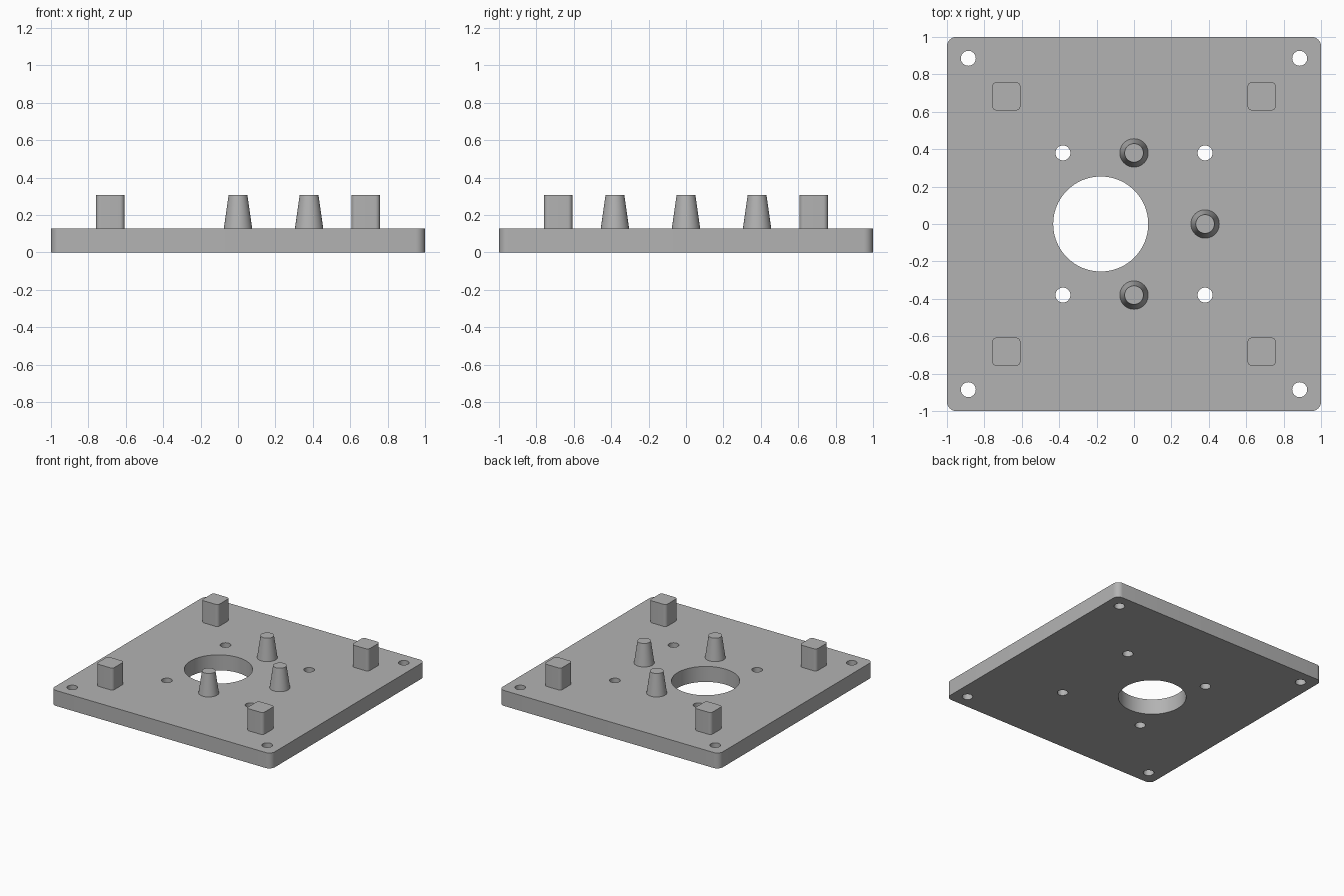
import bpy
import bmesh
from math import radians
from mathutils import Matrix

if "Cube" in bpy.data.objects:
    bpy.data.objects.remove(bpy.data.objects["Cube"])

PLATE_TOP = 0.127
POST_TOP = 0.308

grey = bpy.data.materials.new("plain grey")
grey.use_nodes = True
colour = (0.45, 0.45, 0.45, 1)
grey.diffuse_color = colour
grey.node_tree.nodes["Principled BSDF"].inputs["Base Color"].default_value = colour


def make_object(name, bm):
    mesh = bpy.data.meshes.new(name)
    bm.to_mesh(mesh)
    bm.free()
    mesh.materials.append(grey)
    obj = bpy.data.objects.new(name, mesh)
    bpy.context.collection.objects.link(obj)
    return obj


def rounded_block(name, x, y, size, z0, z1, radius):
    """Box whose vertical edges are rounded."""
    bm = bmesh.new()
    place = Matrix.Translation((x, y, (z0 + z1) / 2)) @ Matrix.Diagonal((size, size, z1 - z0, 1))
    bmesh.ops.create_cube(bm, size=1, matrix=place)
    upright = [e for e in bm.edges if abs(e.verts[0].co.z - e.verts[1].co.z) > 0.01]
    bmesh.ops.bevel(bm, geom=upright, offset=radius, segments=8, profile=0.5, affect='EDGES')
    return make_object(name, bm)


def add_cone(bm, x, y, r1, r2, z0, z1, sides):
    bmesh.ops.create_cone(bm, cap_ends=True, segments=sides, radius1=r1, radius2=r2,
                          depth=z1 - z0, matrix=Matrix.Translation((x, y, (z0 + z1) / 2)))


def smooth(obj):
    bpy.ops.object.select_all(action='DESELECT')
    obj.select_set(True)
    bpy.context.view_layer.objects.active = obj
    bpy.ops.object.shade_smooth_by_angle(angle=radians(30))


# Base plate
plate = rounded_block("base_plate", 0, 0, 2, 0, PLATE_TOP, 0.05)

# Through holes: large bore, inner screw holes, corner mounting holes
holes = bmesh.new()
add_cone(holes, -0.178, 0, 0.254, 0.254, -0.1, 0.3, 96)
for sx in (-1, 1):
    for sy in (-1, 1):
        for d in (0.38, 0.886):
            add_cone(holes, sx * d, sy * d, 0.04, 0.04, -0.1, 0.3, 40)
cutter = make_object("hole_cutter", holes)
cutter.hide_render = True
cut = plate.modifiers.new("holes", 'BOOLEAN')
cut.operation = 'DIFFERENCE'
cut.solver = 'EXACT'
cut.object = cutter
bpy.context.view_layer.objects.active = plate
bpy.ops.object.modifier_apply(modifier=cut.name)
bpy.data.objects.remove(cutter)
smooth(plate)

# Square corner posts
for fb, sy in (("front", -1), ("back", 1)):
    for side, sx in (("right", -1), ("left", 1)):
        smooth(rounded_block(f"{fb}_{side}_post", sx * 0.683, sy * 0.683, 0.152,
                             PLATE_TOP, POST_TOP, 0.025))

# Tapered locating pegs
for name, x, y in (("front_peg", 0, -0.38), ("back_peg", 0, 0.38), ("left_peg", 0.38, 0)):
    peg = bmesh.new()
    add_cone(peg, x, y, 0.076, 0.05, PLATE_TOP, POST_TOP, 48)
    smooth(make_object(name, peg))
